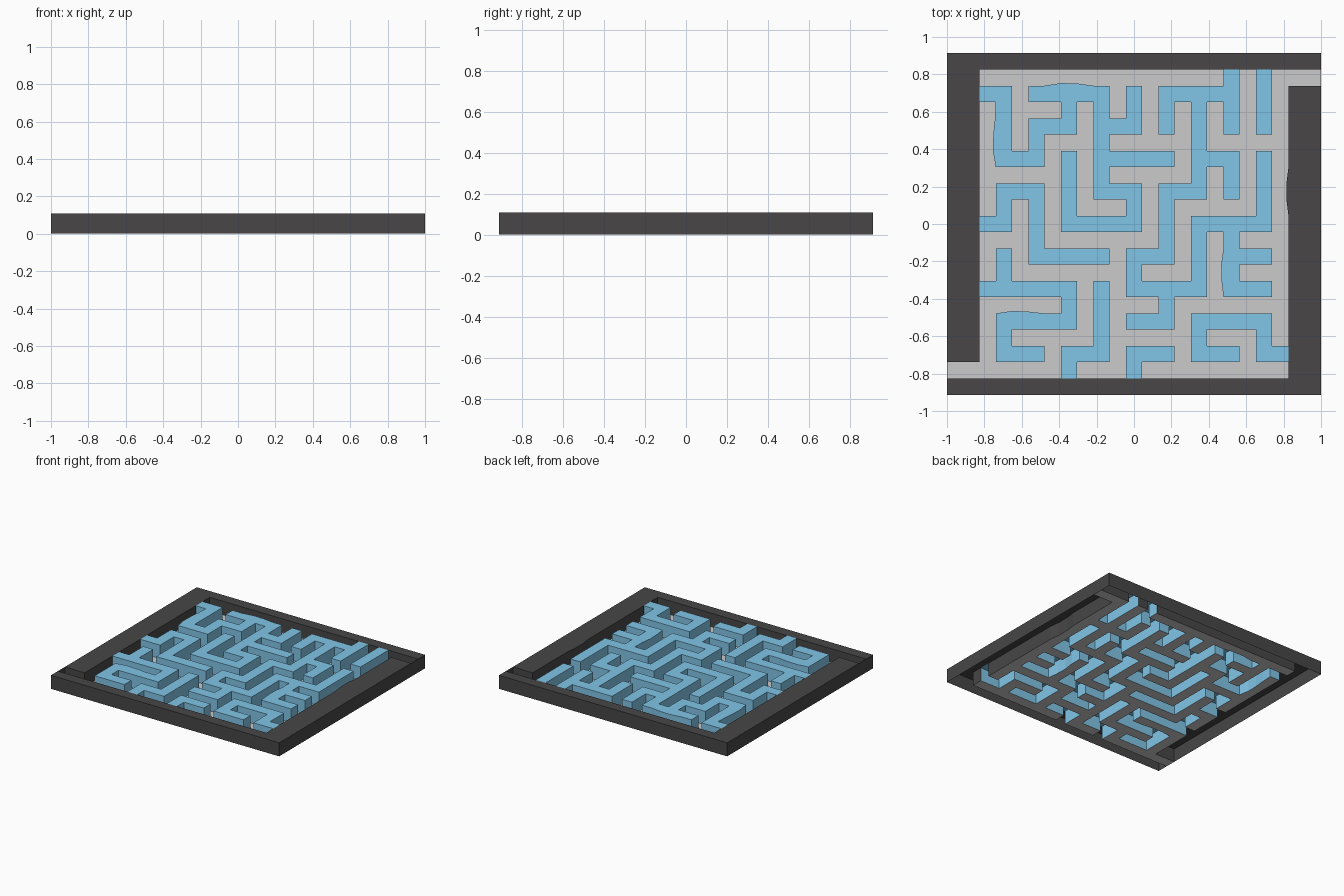
import bpy, bmesh

if "Cube" in bpy.data.objects:
    bpy.data.objects.remove(bpy.data.objects["Cube"])

# Plan of the board: # frame, o inner wall, . floor
INNER = [
    "...............o.o.",
    "oo.ooooo.o.ooooo.o.",
    ".o...o.o.o.o.o.o.o.",
    ".o.ooo.ooo.o.o.o.o.",
    ".o.o...o.....o.....",
    ".ooo.o.ooooo.ooo.o.",
    ".....o.o.....o.o.o.",
    ".ooo.o.ooo.ooo.o.o.",
    ".o.o.o...o.o.....o.",
    "oo.o.ooooo.o.ooooo.",
    "...o.......o.o.o...",
    ".o.ooooo.ooo.o.ooo.",
    ".o.......o...o.o...",
    "oooooo.o.ooooo.ooo.",
    ".....o.o...o.......",
    ".ooooo.o.ooo.ooooo.",
    ".o.....o.....o...o.",
    ".ooo.ooo.ooo.ooo.oo",
    ".....o...o.........",
]
PLAN = ["#" * 23] + ["##" + row + "##" for row in INNER] + ["#" * 23]
PLAN[1] = PLAN[1][:21] + ".."       # exit at the right
PLAN[19] = ".." + PLAN[19][2:]      # exit at the left
COLS, ROWS = 23, 21
CELL = 2 / COLS
HEIGHT = 0.107

# Small bulges in a few wall edges: grid corner -> (dx, dy)
BULGE = {
    (7, 2): (0, .014), (8, 2): (0, .012),
    (3, 4): (-.004, 0), (3, 5): (-.013, 0), (3, 6): (-.015, 0),
    (4, 16): (0, .013), (5, 16): (0, .010),
    (17, 13): (-.012, 0), (17, 14): (-.010, 0),
    (21, 8): (-.011, 0), (21, 9): (-.011, 0),
}


def point(c, r, z):
    dx, dy = BULGE.get((c, r), (0, 0))
    return (c * CELL - 1 + dx, (ROWS / 2 - r) * CELL + dy, z)


def kind(c, r):
    return PLAN[r][c] if 0 <= c < COLS and 0 <= r < ROWS else " "


def build(name, symbol, colour=None):
    bm = bmesh.new()

    def quad(*pts):
        bm.faces.new([bm.verts.new(point(*p)) for p in pts])

    def side(a, b):
        quad((*a, 0), (*b, 0), (*b, HEIGHT), (*a, HEIGHT))

    z = 0 if symbol == "." else HEIGHT
    for r in range(ROWS):
        for c in range(COLS):
            here = kind(c, r)
            corners = [(c, r + 1), (c + 1, r + 1), (c + 1, r), (c, r)]
            steps = [(0, 1), (1, 0), (0, -1), (-1, 0)]
            if here == symbol:
                quad(*[(*p, z) for p in corners])
            for i, (dc, dr) in enumerate(steps):
                beyond = kind(c + dc, r + dr)
                a, b = corners[i], corners[(i + 1) % 4]
                # sides facing the floor, plus the closed outer rim
                if here == symbol != "." and beyond in ". ":
                    side(a, b)
                elif symbol == "#" and here == "." and beyond == " ":
                    side(a, b)
    bmesh.ops.remove_doubles(bm, verts=bm.verts, dist=1e-5)
    mesh = bpy.data.meshes.new(name)
    bm.to_mesh(mesh)
    bm.free()
    obj = bpy.data.objects.new(name, mesh)
    bpy.context.collection.objects.link(obj)
    if colour:
        mat = bpy.data.materials.new(name + "_colour")
        mat.diffuse_color = (*colour, 1)
        mat.use_nodes = True
        mat.node_tree.nodes["Principled BSDF"].inputs["Base Color"].default_value = mat.diffuse_color
        mesh.materials.append(mat)


# Open-bottomed shells: thin floor, hollow walls and hollow frame
build("floor", ".")
build("maze_walls", "o", (0.22, 0.56, 0.80))
build("frame", "#", (0.065, 0.062, 0.063))
